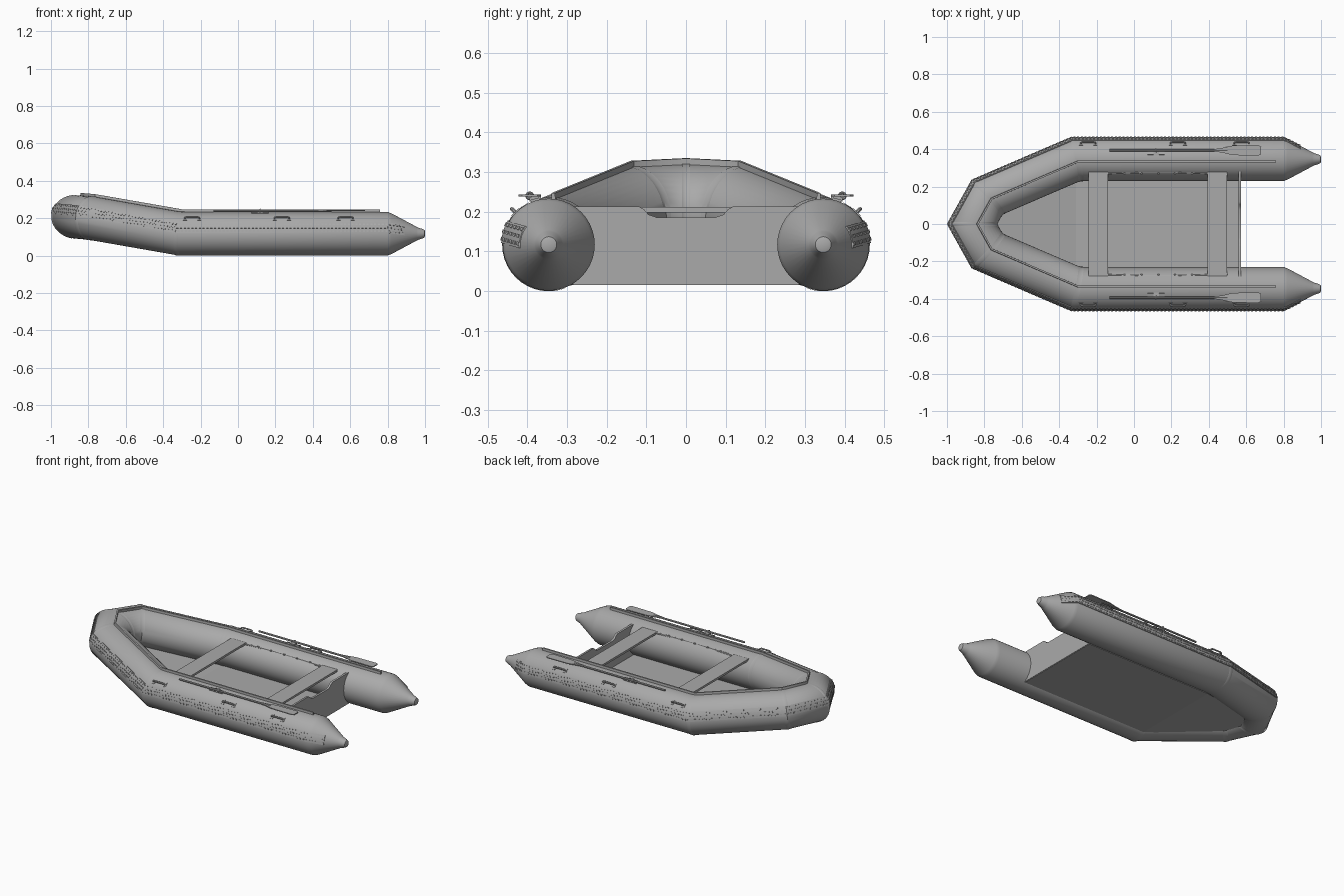
import bpy, bmesh, math
from mathutils import Vector as V, Matrix

if "Cube" in bpy.data.objects:
    bpy.data.objects.remove(bpy.data.objects["Cube"])

R = 0.116
PATH = [V((.8, .346, .117)), V((-.31, .346, .117)), V((-.785, .142, .200)), V((-.864, 0, .207))]
DIRS = [(b - a).normalized() for a, b in zip(PATH, PATH[1:])]
PLANES = [V((1, 0, 0)), DIRS[0] + DIRS[1], DIRS[1] + DIRS[2], V((0, 1, 0))]
GREY = bpy.data.materials.new("mid_grey")
GREY.diffuse_color = (.4, .4, .4, 1)
GREY.use_nodes = True
GREY.node_tree.nodes["Principled BSDF"].inputs["Base Color"].default_value = GREY.diffuse_color


def polar(r, deg):
    a = math.radians(deg)
    return (r * math.cos(a), r * math.sin(a))


def sweep(section, x0=.8):
    """Carry a section (outward, up) along the hull path with mitred joints."""
    loops = [[V((x0, PATH[0].y + u, PATH[0].z + v)) for u, v in section]]
    for p, d, n in zip(PATH[1:], DIRS, PLANES[1:]):
        loops.append([q + d * ((p - q).dot(n) / d.dot(n)) for q in loops[-1]])
    return loops


def activate(obj):
    bpy.ops.object.select_all(action='DESELECT')
    obj.select_set(True)
    bpy.context.view_layer.objects.active = obj


def finish(obj, mirror=True, angle=35):
    activate(obj)
    obj.data.materials.append(GREY)
    bpy.ops.object.shade_smooth_by_angle(angle=math.radians(angle))
    if mirror:
        m = obj.modifiers.new("mirror", 'MIRROR')
        m.use_axis = (False, True, False)
    return obj


def from_bm(name, bm, mirror=True, angle=35):
    bmesh.ops.recalc_face_normals(bm, faces=bm.faces)
    me = bpy.data.meshes.new(name)
    bm.to_mesh(me)
    bm.free()
    obj = bpy.data.objects.new(name, me)
    bpy.context.collection.objects.link(obj)
    return finish(obj, mirror, angle)


def skin(name, loops, cap_start=False):
    bm = bmesh.new()
    rings = [[bm.verts.new(p) for p in l] for l in loops]
    n = len(rings[0])
    for a, b in zip(rings, rings[1:]):
        for i in range(n):
            j = (i + 1) % n
            bm.faces.new((a[i], a[j], b[j], b[i]))
    if cap_start:
        bm.faces.new(rings[0])
    return from_bm(name, bm)


def prism(name, pts, offset, mirror=False):
    bm = bmesh.new()
    f = bm.faces.new([bm.verts.new(p) for p in pts])
    ext = bmesh.ops.extrude_face_region(bm, geom=[f])
    bmesh.ops.translate(bm, vec=offset, verts=[v for v in ext['geom'] if isinstance(v, bmesh.types.BMVert)])
    return from_bm(name, bm, mirror)


def boxes(name, items, mirror=True):
    """items: (centre, size, rotation matrix)"""
    bm = bmesh.new()
    for c, s, rot in items:
        bmesh.ops.create_cube(bm, size=1, matrix=Matrix.Translation(c) @ rot @ Matrix.Diagonal((*s, 1)))
    return from_bm(name, bm, mirror)


def rod(name, pts, r, cyclic=False):
    cu = bpy.data.curves.new(name, 'CURVE')
    cu.dimensions = '3D'
    cu.bevel_depth, cu.bevel_resolution, cu.use_fill_caps = r, 2, True
    sp = cu.splines.new('POLY')
    sp.points.add(len(pts) - 1)
    for p, q in zip(sp.points, pts):
        p.co = (*q, 1)
    sp.use_cyclic_u = cyclic
    obj = bpy.data.objects.new(name, cu)
    bpy.context.collection.objects.link(obj)
    activate(obj)
    bpy.ops.object.convert(target='MESH')
    return finish(bpy.context.view_layer.objects.active)


def circle(r, n=40):
    return [polar(r, 360 * i / n) for i in range(n)]


# Inflated hull tube with stern cone
cone = [(1.0, .012), (.997, .020), (.985, .026), (.962, .033), (.955, .037), (.82, .109)]
stern = [[V((x, PATH[0].y + u, PATH[0].z + v)) for u, v in circle(r)] for x, r in cone]
skin("hull_tube", stern + sweep(circle(R)), cap_start=True)

# Seam tapes at the bow joints
tape = sweep(circle(R + .0015))
for i in (1, 2):
    skin("seam_tape_%d" % i, [[p - DIRS[i - 1] * .014 for p in tape[i]], tape[i],
                              [p + DIRS[i] * .014 for p in tape[i]]])
skin("bow_seam_tape", [[p - DIRS[2] * .012 for p in tape[3]], tape[3]])

# Rub rail around the outside, running onto the cone
arc = [2, 9, 16, 23, 30]
rail_sec = [polar(R - .004, a) for a in arc] + [polar(R + .004, a) for a in reversed(arc)]
taper = V((.09, *[-c for c in polar(.046, 16)]))
rail = sweep(rail_sec)
rail.insert(0, [p + taper for p in rail[0]])
skin("rub_rail", rail, cap_start=True)

# Tread blocks on the rub rail, staggered rows
blocks = []
for row, a in enumerate((7, 16, 25)):
    line = [l[0] for l in sweep([polar(R + .004, a)])]
    line.insert(0, line[0] + taper)
    for p, q in zip(line, line[1:]):
        d = (q - p).normalized()
        side = V((0, 0, 1)).cross(d)
        side = (side if side.y > 0 else -side).normalized()
        top = side.cross(d)
        top = top if top.z > 0 else -top
        u, v = polar(1, a)
        out = side * u + top * v
        rot = Matrix((d, out.cross(d), out)).transposed().to_4x4()
        n = int((q - p).length / .02)
        blocks += [(p.lerp(q, (i + .3 + .4 * (row % 2)) / n), (.011, .009, .004), rot) for i in range(n)]
boxes("rail_tread_blocks", blocks)

# Raised strip along the top of the tube
skin("top_strip", sweep([(-.017, .108), (-.006, .108), (-.007, .130), (-.016, .130)], .76), cap_start=True)

# Floor sheet, kinked up at the bow
bm = bmesh.new()
rows = [(.57, .285, .018), (-.31, .285, .018), (-.78, .105, .108), (-.85, .03, .119)]
prev = None
for x, y, z in rows:
    cur = [bm.verts.new((x, s * y, z)) for s in (-1, 1)]
    if prev:
        bm.faces.new((prev[0], prev[1], cur[1], cur[0]))
    prev = cur
floor = from_bm("floor", bm, False, 2)
sol = floor.modifiers.new("thickness", 'SOLIDIFY')
sol.thickness, sol.offset = .006, 0
activate(floor)
bpy.ops.object.modifier_apply(modifier="thickness")
bpy.ops.object.shade_flat()

# Transom board with motor notch
half = [(.285, .018), (.285, .213), (.118, .213), (.105, .205), (.095, .193), (.075, .186)]
outline = half + [(-y, z) for y, z in reversed(half)]
prism("transom", [(.56, y, z) for y, z in outline], V((.013, 0, 0)))

# Seats
for name, x in (("front_seat", -.19), ("rear_seat", .445)):
    boxes(name, [(V((x, 0, .205)), (.104, .56, .013), Matrix())], False)

# Seat mounting rails with bolts
rod("seat_rail", [(-.24 + .74 * i / 12, .266 + .012 * math.sin(math.pi * i / 12), .204) for i in range(13)], .006)
boxes("seat_rail_bolts", [(V((-.05 + .09 * i, .272, .209)), (.01, .008, .006), Matrix()) for i in range(5)])

# Grab handles on the shoulders
u, v = polar(1, 44)
out, along = V((0, u, v)), V((0, -v, u))
rot = Matrix((V((1, 0, 0)), along, out)).transposed().to_4x4()
axis = V((0, .346, .117))
for k, x in enumerate((-.245, .235, .575)):
    shape = [(-.04, .0), (-.037, .009), (-.028, .013), (.028, .013), (.037, .009), (.04, .0)]
    rod("grab_handle_%d" % k, [axis + V((x + dx, 0, 0)) + out * (R + h) for dx, h in shape], .005)
    boxes("handle_base_%d" % k, [(axis + V((x + s * .038, 0, 0)) + out * R, (.020, .026, .006), rot) for s in (-1, 1)])

# Oars lying on the tubes
rod("oar_shaft", [(-.13, .394, .24), (.5, .394, .24)], .006)
blade = [(.43, .007), (.47, .012), (.53, .026), (.665, .028), (.68, .02)]
pts = [(x, .394 + w, .238) for x, w in blade] + [(x, .394 - w, .238) for x, w in reversed(blade)]
prism("oar_blade", pts, V((0, 0, .005)), True)

# Oarlocks
boxes("oarlock_base", [(V((.118, .38, .228)), (.09, .022, .01), Matrix.Rotation(math.radians(-17), 4, 'X')),
                       (V((.118, .38, .232)), (.03, .03, .012), Matrix())])
rod("oarlock_ring", [(.118, .394 + .008 * math.cos(t * math.pi / 8), .24 + .008 * math.sin(t * math.pi / 8))
                     for t in range(16)], .003, True)
